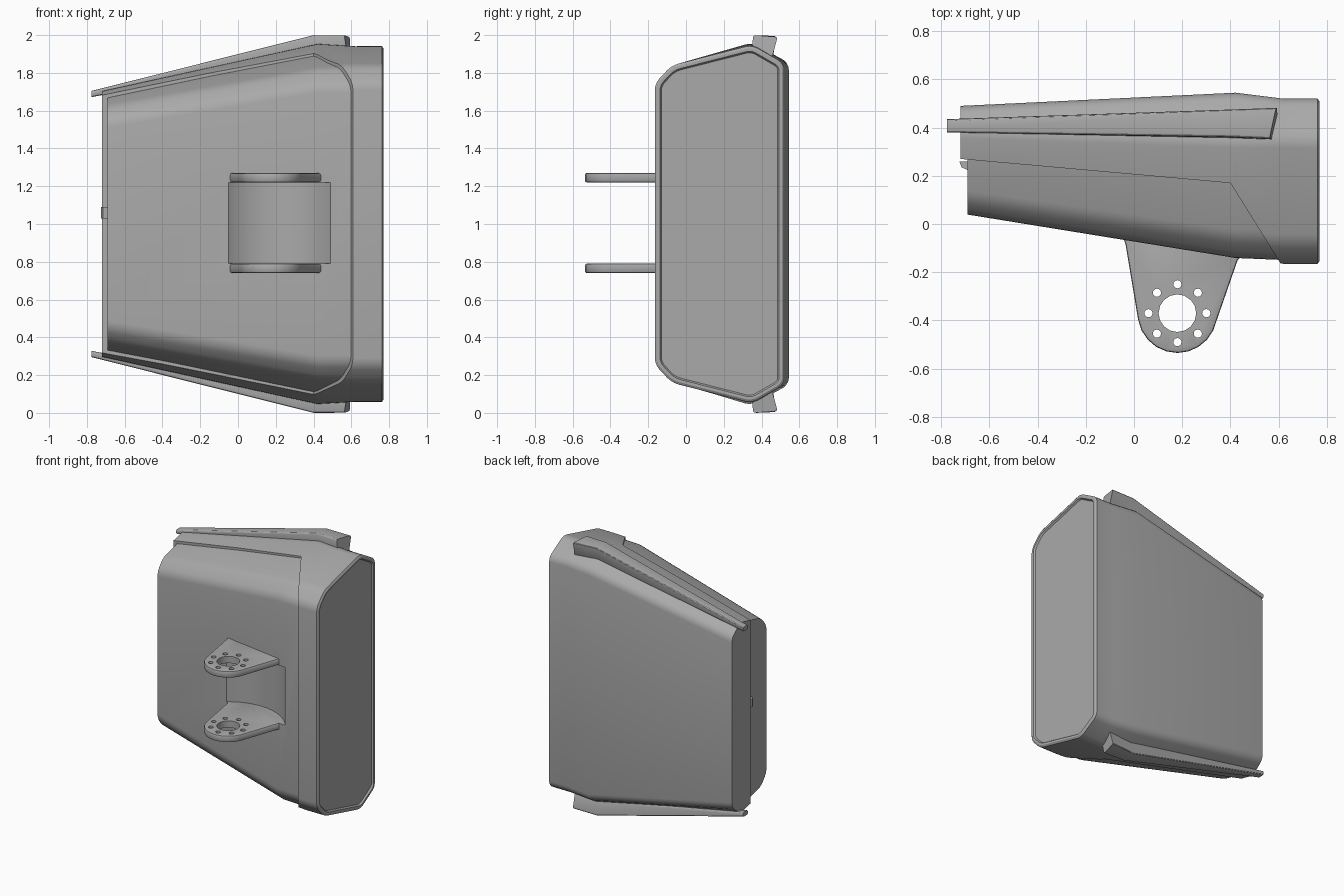
import bpy
import bmesh
from math import sin, cos, pi, radians

if "Cube" in bpy.data.objects:
    bpy.data.objects.remove(bpy.data.objects["Cube"])

grey = bpy.data.materials.new("plain grey")
grey.use_nodes = True
colour = (0.4, 0.4, 0.4, 1)
grey.diffuse_color = colour
grey.node_tree.nodes["Principled BSDF"].inputs["Base Color"].default_value = colour


def finish(bm, name):
    bmesh.ops.recalc_face_normals(bm, faces=bm.faces)
    mesh = bpy.data.meshes.new(name)
    bm.to_mesh(mesh)
    bm.free()
    mesh.materials.append(grey)
    obj = bpy.data.objects.new(name, mesh)
    bpy.context.collection.objects.link(obj)
    return obj


def loft(name, sections, bevel, rim=False):
    """Skin closed sections [(x, [(y, z), ...]), ...] and round the long edges."""
    bm = bmesh.new()
    rings = [[bm.verts.new((x, y, z)) for y, z in pts] for x, pts in sections]
    n = len(rings[0])
    for a, b in zip(rings, rings[1:]):
        for i in range(n):
            j = (i + 1) % n
            bm.faces.new((a[i], a[j], b[j], b[i]))
    bm.faces.new(rings[0])
    bm.faces.new(rings[-1])
    bmesh.ops.recalc_face_normals(bm, faces=bm.faces)
    long_edges = [e for e in bm.edges if abs(e.verts[0].co.x - e.verts[1].co.x) > 0.1]
    bmesh.ops.bevel(bm, geom=long_edges, offset=bevel, segments=3, profile=0.5,
                    affect='EDGES', clamp_overlap=True)
    if rim:
        # stepped lip around a sunken end panel
        bm.normal_update()
        end = [max(bm.faces, key=lambda f: f.calc_center_median().x)]
        for width, depth in ((0.012, 0.008), (0.015, 0), (0.008, -0.012)):
            bmesh.ops.inset_region(bm, faces=end, thickness=width, depth=depth)
    return finish(bm, name)


def prism(name, outline, z0, z1):
    bm = bmesh.new()
    face = bm.faces.new([bm.verts.new((x, y, z0)) for x, y in outline])
    top = bmesh.ops.extrude_face_region(bm, geom=[face])["geom"]
    bmesh.ops.translate(bm, vec=(0, 0, z1 - z0),
                        verts=[v for v in top if isinstance(v, bmesh.types.BMVert)])
    return finish(bm, name)


def circle(cx, cy, r, n, start=0.0):
    return [(cx + r * cos(start + 2 * pi * i / n), cy + r * sin(start + 2 * pi * i / n))
            for i in range(n)]


def apply_all(obj):
    bpy.context.view_layer.objects.active = obj
    for mod in list(obj.modifiers):
        bpy.ops.object.modifier_apply(modifier=mod.name)


def cut(obj, cutter):
    mod = obj.modifiers.new("cut", 'BOOLEAN')
    mod.operation = 'DIFFERENCE'
    mod.solver = 'EXACT'
    mod.object = cutter
    apply_all(obj)
    bpy.data.objects.remove(cutter)


# Half cross-sections (y, height above the middle) from front to back
SMALL = [(0.025, 0.56), (0.09, 0.64), (0.39, 0.71), (0.49, 0.63)]
BEND = [(-0.155, 0.745), (-0.07, 0.835), (0.35, 0.96), (0.545, 0.85)]
LARGE = [(-0.165, 0.745), (-0.075, 0.84), (0.35, 0.948), (0.52, 0.85)]


def section(half, inset):
    pts = [(y + (inset if y < 0.2 else -inset), h - inset) for y, h in half]
    return [(y, 1 + h) for y, h in pts] + [(y, 1 - h) for y, h in reversed(pts)]


# Outer shell wrapping the back and the large end
shell = loft("outer_shell", [(-0.72, section(SMALL, 0)), (0.42, section(BEND, 0)),
                             (0.62, section(LARGE, 0)), (0.762, section(LARGE, 0))],
             0.035, rim=True)
cut(shell, prism("shell_cutter", [(-1, 0.295), (0.4, 0.17), (0.61, -0.167),
                                  (0.7, -0.31), (-1, -0.5)], -0.5, 2.5))

# Front body set slightly inside the shell
body = loft("front_body", [(-0.69, section(SMALL, 0.014)), (0.42, section(BEND, 0.014)),
                           (0.66, section(LARGE, 0.014))], 0.035)

# Round pocket between the hinge lugs
PIVOT = (0.18, -0.37)
LOW, HIGH, THICK = 0.79, 1.22, 0.05
cut(body, prism("pocket_cutter", circle(*PIVOT, 0.383, 64), LOW, HIGH))

# Hinge lugs with a main bore and a ring of bolt holes
arc = [(PIVOT[0] + 0.165 * cos(a), PIVOT[1] + 0.165 * sin(a))
       for a in (radians(190 + 16 * i) for i in range(10))]
lug_outline = [(0.3, 0.06), (0.05, 0.06), (-0.05, -0.04), (-0.035, -0.085)] + arc \
    + [(0.43, -0.15), (0.46, -0.12)]
for name, z in (("lower_lug", LOW - THICK), ("upper_lug", HIGH)):
    lug = prism(name, lug_outline, z, z + THICK)
    mod = lug.modifiers.new("soft edge", 'BEVEL')
    mod.width = 0.01
    mod.segments = 2
    mod.limit_method = 'ANGLE'
    mod.angle_limit = radians(60)
    apply_all(lug)
    cut(lug, prism("bore", circle(*PIVOT, 0.078, 16), z - 0.1, z + 0.15))
    for hx, hy in circle(*PIVOT, 0.12, 8):
        cut(lug, prism("bolt_hole", circle(hx, hy, 0.017, 12), z - 0.1, z + 0.15))

# Tapered rails along the upper and lower edges
RAIL = [(-0.775, [(0.38, 0.672), (0.38, 0.705), (0.435, 0.705), (0.435, 0.672)]),
        (0.40, [(0.355, 0.91), (0.362, 1.0), (0.478, 0.995), (0.45, 0.89)]),
        (0.575, [(0.35, 0.92), (0.355, 1.0), (0.485, 0.99), (0.455, 0.88)])]
for name, side in (("upper_rail", 1), ("lower_rail", -1)):
    rail = loft(name, [(x, [(y, 1 + side * h) for y, h in pts]) for x, pts in RAIL], 0.012)
    # slanted large end
    for v in rail.data.vertices:
        if v.co.x > 0.57:
            v.co.x += 0.2 * (v.co.y - 0.36) - 0.25 * max(0, abs(v.co.z - 1) - 0.95)

# Small latch tab on the narrow end
prism("latch_tab", [(-0.725, 0.26), (-0.68, 0.26), (-0.68, 0.22), (-0.715, 0.235)], 1.03, 1.09)

# Smooth shading with sharp edges kept
for obj in bpy.context.collection.objects:
    if obj.type == 'MESH':
        bpy.ops.object.select_all(action='DESELECT')
        obj.select_set(True)
        bpy.context.view_layer.objects.active = obj
        bpy.ops.object.shade_smooth_by_angle(angle=radians(25))
